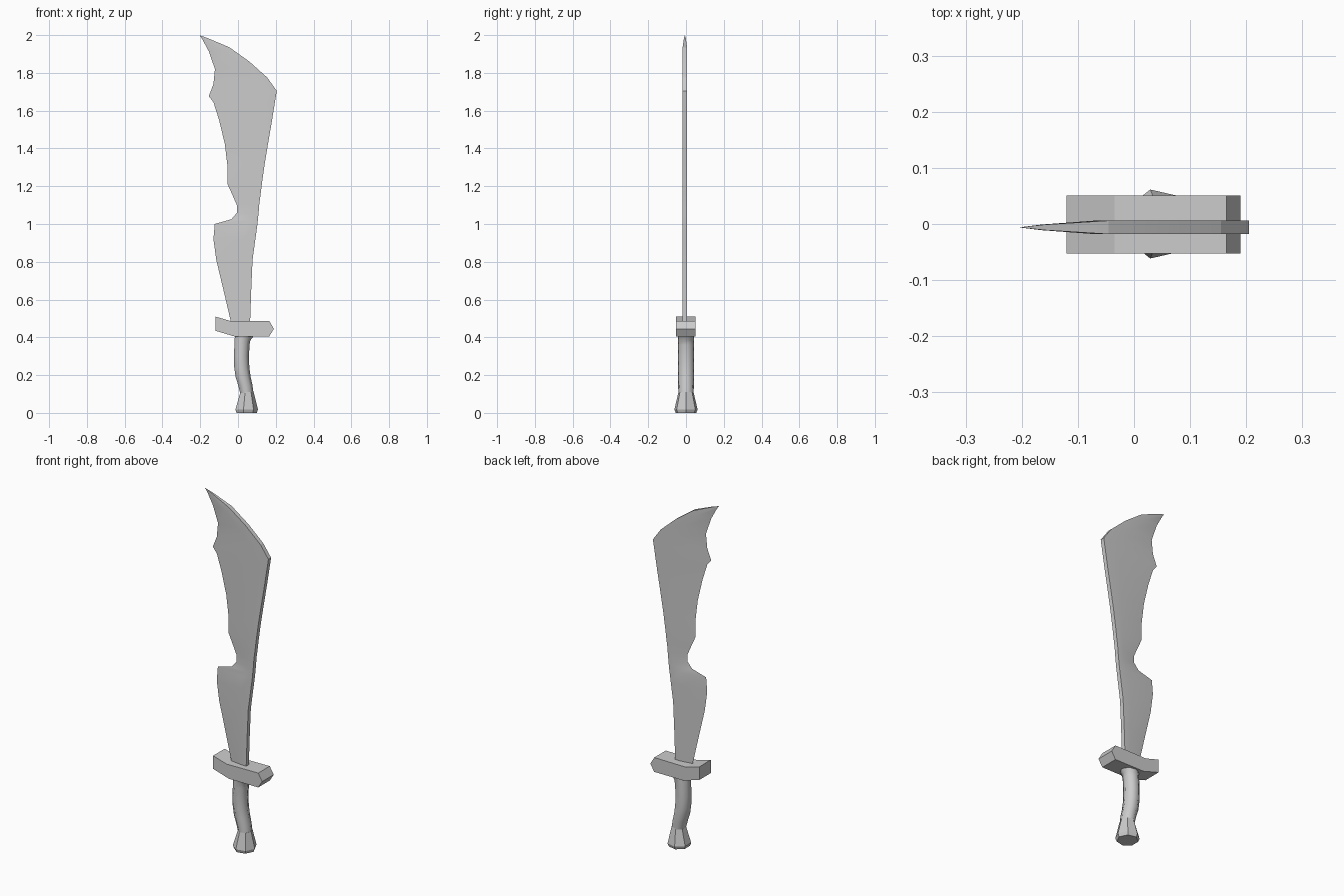
import bpy, bmesh, math

if "Cube" in bpy.data.objects:
    bpy.data.objects.remove(bpy.data.objects["Cube"])

Y_MID = -0.006   # blade centre plane
HALF = 0.012     # half blade thickness


def finish(name, bm, smooth=None):
    bmesh.ops.recalc_face_normals(bm, faces=bm.faces)
    mesh = bpy.data.meshes.new(name)
    bm.to_mesh(mesh)
    bm.free()
    ob = bpy.data.objects.new(name, mesh)
    bpy.context.collection.objects.link(ob)
    if smooth:
        bpy.ops.object.select_all(action='DESELECT')
        ob.select_set(True)
        bpy.context.view_layer.objects.active = ob
        bpy.ops.object.shade_smooth_by_angle(angle=math.radians(smooth))
    return ob


def loft(name, rings, smooth=None):
    """Skin closed rings of equal length and cap both ends."""
    bm = bmesh.new()
    loops = [[bm.verts.new(p) for p in ring] for ring in rings]
    n = len(loops[0])
    for a, b in zip(loops, loops[1:]):
        for i in range(n):
            j = (i + 1) % n
            bm.faces.new((a[i], a[j], b[j], b[i]))
    bm.faces.new(loops[0])
    bm.faces.new(loops[-1])
    bmesh.ops.remove_doubles(bm, verts=bm.verts, dist=0.0002)
    return finish(name, bm, smooth)


# Blade: each row is cutting edge, bevel ridge, spine as x, z pairs
rows = [
    (-.03, .45, .04, .45, .063, .45),
    (-.077, .65, .03, .65, .07, .65),
    (-.115, .81, .025, .80, .077, .81),
    (-.13, .92, .03, .92, .092, .92),
    (-.123, 1.0, .04, .99, .103, 1.0),
    (-.035, 1.025, .07, 1.02, .106, 1.03),
    (-.005, 1.06, .075, 1.05, .11, 1.07),
    (-.006, 1.10, .076, 1.10, .113, 1.11),
    (-.03, 1.155, .078, 1.155, .12, 1.16),
    (-.055, 1.21, .08, 1.21, .126, 1.21),
    (-.056, 1.31, .085, 1.31, .14, 1.31),
    (-.07, 1.425, .091, 1.42, .158, 1.42),
    (-.10, 1.55, .097, 1.53, .177, 1.53),
    (-.13, 1.645, .102, 1.63, .193, 1.63),
    (-.155, 1.677, .105, 1.70, .205, 1.705),
    (-.13, 1.74, .09, 1.75, .155, 1.775),
    (-.122, 1.82, .02, 1.83, .06, 1.86),
    (-.155, 1.915, -.07, 1.915, -.045, 1.935),
]
rings = []
for ex, ez, rx, rz, sx, sz in rows:
    rings.append([(ex, Y_MID, ez),
                  (rx, Y_MID - HALF, rz), (sx, Y_MID - HALF, sz),
                  (sx, Y_MID + HALF, sz), (rx, Y_MID + HALF, rz)])
# Pointed tip, kept slightly thick before the last point
rings.append([(-.19, Y_MID, 1.98),
              (-.165, Y_MID - .005, 1.975), (-.158, Y_MID - .005, 1.983),
              (-.158, Y_MID + .005, 1.983), (-.165, Y_MID + .005, 1.975)])
rings.append([(-.205, Y_MID, 2.0)] * 5)
bm_rings, tip = rings[:-1], rings[-1][0]


def build_blade():
    bm = bmesh.new()
    loops = [[bm.verts.new(p) for p in ring] for ring in bm_rings]
    for a, b in zip(loops, loops[1:]):
        for i in range(5):
            j = (i + 1) % 5
            bm.faces.new((a[i], a[j], b[j], b[i]))
    bm.faces.new(loops[0])
    point = bm.verts.new(tip)
    for i in range(5):
        bm.faces.new((loops[-1][i], loops[-1][(i + 1) % 5], point))
    finish("blade", bm, 12)


build_blade()

# Guard: front profile extruded through the depth
guard = [(-.12, .51), (-.035, .485), (.165, .487), (.19, .445),
         (.165, .405), (-.02, .405), (-.12, .435)]
loft("guard", [[(x, y, z) for x, z in guard] for y in (-.053, .051)])


def ring7(cx, z, rx, ry):
    """Seven-sided cross-section with a corner facing +x."""
    return [(cx + rx * math.cos(math.tau * i / 7),
             ry * math.sin(math.tau * i / 7), z) for i in range(7)]


# Grip: bent seven-sided handle flaring under the guard
grip = [(.046, .10, .037, .041), (.036, .15, .040, .043),
        (.025, .19, .042, .044), (.018, .24, .042, .044),
        (.016, .30, .042, .044), (.019, .36, .042, .044),
        (.022, .385, .044, .044), (.032, .41, .054, .044)]
loft("grip", [ring7(*s) for s in grip], 60)

# Pommel: faceted flare with a chamfered foot
pommel = [(.043, 0, .056, .056), (.043, .018, .063, .063),
          (.046, .11, .037, .041)]
loft("pommel", [ring7(*s) for s in pommel])
